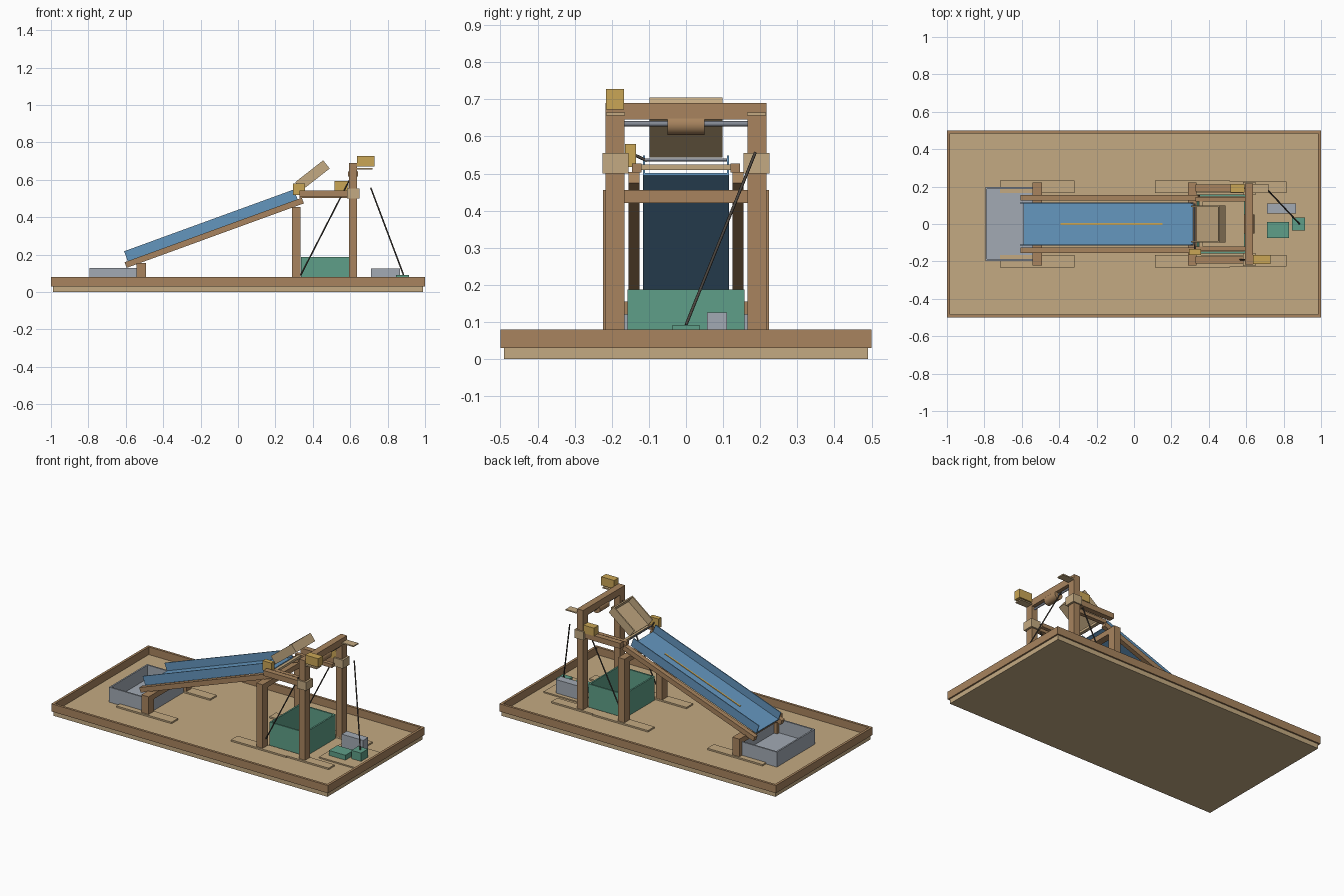
import bpy, bmesh
from math import radians
from mathutils import Matrix, Vector

if "Cube" in bpy.data.objects:
    bpy.data.objects.remove(bpy.data.objects["Cube"])


def material(name, code):
    def linear(c):
        c /= 255
        return c / 12.92 if c < 0.04 else ((c + 0.055) / 1.055) ** 2.4
    rgba = [linear(c) for c in bytes.fromhex(code)] + [1]
    m = bpy.data.materials.new(name)
    m.use_nodes = True
    m.diffuse_color = rgba
    m.node_tree.nodes["Principled BSDF"].inputs["Base Color"].default_value = rgba
    return m


WOOD = material("brown wood", "a8845e")
TAN = material("pale board", "c4aa82")
BLUE = material("chute blue", "6496be")
GREEN = material("bin green", "5f9f88")
GREY = material("tray grey", "a2aab4")
GOLD = material("motor gold", "caa656")
STEEL = material("steel", "858b96")
DARK = material("dark cord", "4a443e")


def finish(name, bm, mat):
    mesh = bpy.data.meshes.new(name)
    bm.to_mesh(mesh)
    bm.free()
    mesh.materials.append(mat)
    ob = bpy.data.objects.new(name, mesh)
    bpy.context.collection.objects.link(ob)
    return ob


def boxes(name, mat, spans, loc=(0, 0, 0), slope=0):
    """One mesh made of boxes, each given as its x, y and z spans."""
    bm = bmesh.new()
    for span in spans:
        lo, hi = Vector([s[0] for s in span]), Vector([s[1] for s in span])
        place = Matrix.Translation((lo + hi) / 2) @ Matrix.Diagonal((*(hi - lo), 1))
        bmesh.ops.create_cube(bm, size=1, matrix=place)
    ob = finish(name, bm, mat)
    ob.location = loc
    ob.rotation_euler.y = -radians(slope)
    return ob


def box(name, mat, x, y, z):
    return boxes(name, mat, [(x, y, z)])


def both(name, mat, x, y, z):
    """The same box on either side of the middle."""
    for side, s in (("left", 1), ("right", -1)):
        box(side + "_" + name, mat, x, sorted((s * y[0], s * y[1])), z)


def walls(x, y, z, t):
    """Four walls around a rectangle."""
    (a, b), (c, d) = x, y
    return [((a, a + t), y, z), ((b - t, b), y, z),
            ((a + t, b - t), (c, c + t), z), ((a + t, b - t), (d - t, d), z)]


def rod(name, mat, start, end, radius, sides=10):
    a, b = Vector(start), Vector(end)
    axis = b - a
    bm = bmesh.new()
    place = Matrix.Translation((a + b) / 2) @ axis.to_track_quat("Z", "Y").to_matrix().to_4x4()
    bmesh.ops.create_cone(bm, cap_ends=True, segments=sides, radius1=radius,
                          radius2=radius, depth=axis.length, matrix=place)
    for f in bm.faces:
        f.smooth = len(f.verts) == 4
    return finish(name, bm, mat)


FLOOR = 0.03

# Base board and rim
box("base_board", TAN, (-.99, .99), (-.49, .49), (0, FLOOR))
boxes("base_rim", WOOD, walls((-1, 1), (-.5, .5), (FLOOR, .08), .016))

# Three pairs of posts on flat feet, with cross beams
for name, x, half, y, top in (("low", -.517, .026, (.167, .223), .155),
                              ("middle", .312, .023, (.167, .223), .455),
                              ("tall", .615, .022, (.166, .217), .69)):
    both(name + "_post", WOOD, (x - half, x + half), y, (FLOOR, top))
    both(name + "_foot", TAN, (x - .2, x + .2), (.165, y[1] + .01), (FLOOR, .04))
    drop = .045 if name == "tall" else .035
    box(name + "_cross_beam", WOOD, (x - half, x + half), (-.167, .167), (top - drop, top))

# Sloping rails carrying the open chute
SLOPE = 20
for side, y in (("left", .125), ("right", -.155)):
    boxes(side + "_rail", WOOD, [((-.504, .504), (y, y + .03), (-.016, .016))],
          (-.127, 0, .317), SLOPE)
run = (-.483, .483)
boxes("chute", BLUE, [(run, (-.116, .116), (0, .008)),
                      (run, (-.116, -.11), (.008, .058)),
                      (run, (.11, .116), (.008, .058))], (-.135, 0, .329), SLOPE)
boxes("chute_strip", GOLD, [((-.29, .29), (-.005, .005), (.008, .011))],
      (-.117, 0, .336), SLOPE)

# Tilting hopper, open at the top and towards the chute
length, wide, deep, t = (-.095, .095), (-.098, .098), (-.028, .028), .008
boxes("hopper", TAN, [(length, wide, (deep[0], deep[0] + t)),
                      (length, (wide[0], wide[0] + t), deep),
                      (length, (wide[1] - t, wide[1]), deep),
                      ((length[1] - t, length[1]), wide, deep)], (.398, 0, .624), 38)
rod("hopper_hinge", STEEL, (.325, -.11, .537), (.325, .11, .537), .004)
box("hopper_support", TAN, (.35, .37), (-.12, .12), (.51, .525))

# Level arms between the chute head and the tall frame
both("inner_arm", WOOD, (.33, .595), (.12, .145), (.503, .527))
both("outer_arm", WOOD, (.33, .595), (.174, .21), (.508, .543))
both("arm_clamp", TAN, (.583, .65), (.155, .225), (.5, .555))

# Winch under the top beam
rod("winch_axle", STEEL, (.615, -.167, .634), (.615, .167, .634), .007)
rod("winch_drum", WOOD, (.615, -.05, .632), (.615, .05, .632), .028, 24)

# Motors and small plates
box("top_motor", GOLD, (.637, .73), (-.215, -.167), (.672, .728))
box("arm_motor", GOLD, (.515, .592), (.168, .215), (.543, .595))
box("gate_motor", GOLD, (.293, .357), (-.165, -.135), (.518, .58))
rod("gate_lever", DARK, (.325, -.138, .55), (.325, -.105, .534), .004)
both("post_plate", TAN, (.637, .72), (.165, .215), (.656, .664))

# Collecting tray and open-bottomed bin
x, y = (-.795, -.51), (-.197, .197)
boxes("collecting_tray", GREY, walls(x, y, (FLOOR, .128), .01) + [(x, y, (FLOOR, .04))])
boxes("bin", GREEN, walls((.337, .597), (-.157, .157), (FLOOR, .187), .01))

# Control corner
box("control_plate", TAN, (.675, .935), (-.127, .135), (FLOOR, .038))
box("battery_box", GREY, (.71, .865), (.057, .11), (.038, .126))
box("circuit_block", GREEN, (.71, .83), (-.075, .012), (.038, .07))
box("lever_block", GREEN, (.845, .915), (-.036, .036), (.038, .092))

# Cords
rod("control_cord", DARK, (.885, 0, .092), (.71, .187, .557), .004, 8)
for side, y in (("left", .19), ("right", -.19)):
    rod(side + "_brace_cord", DARK, (.335, y, .09), (.612, y, .63), .004, 8)
